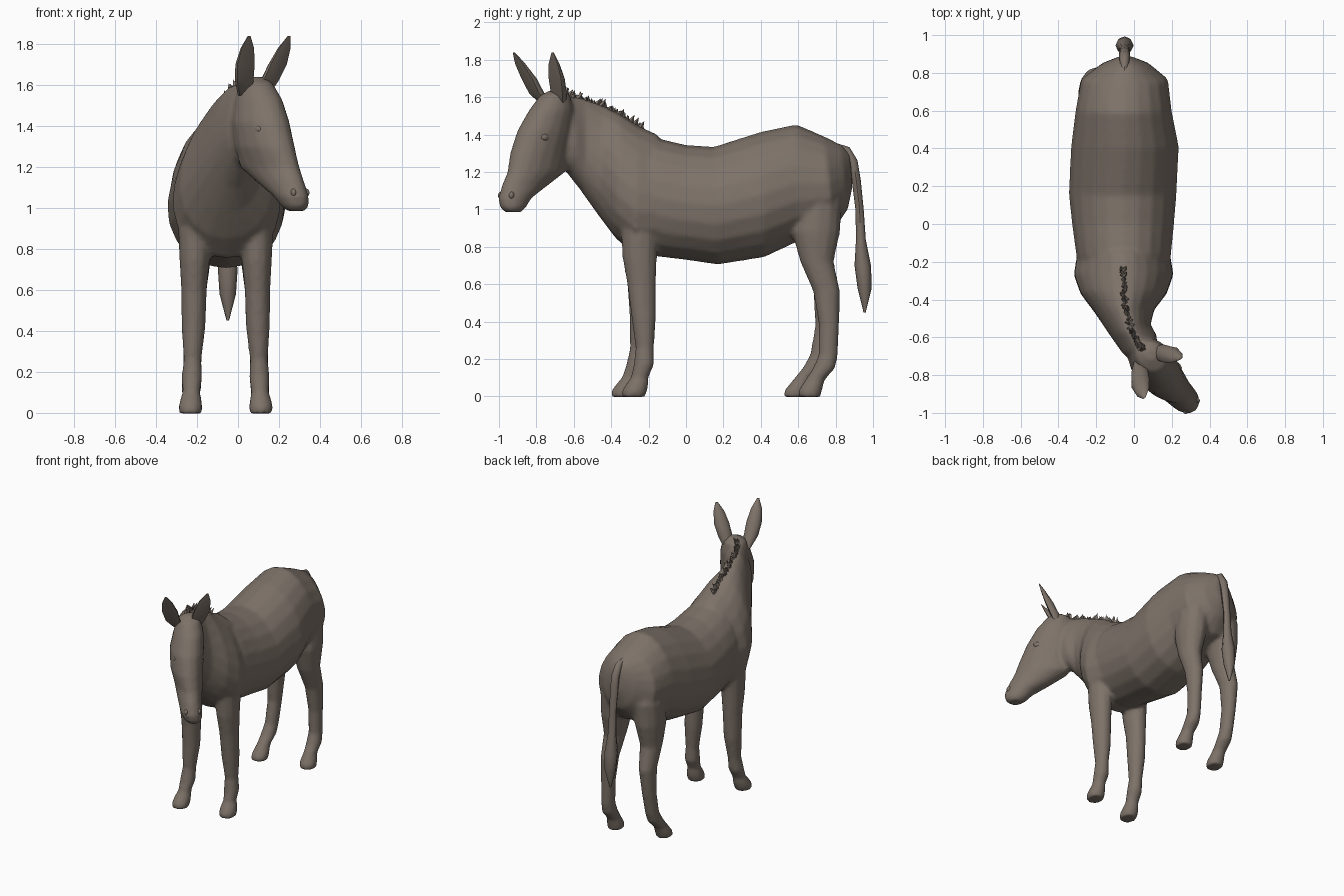
import bpy, bmesh, math, random
from mathutils import Vector

random.seed(4)
coat = bpy.data.materials.new("grey_brown_coat")
coat.diffuse_color = (0.205, 0.168, 0.14, 1)


def finish(name, bm, angle=50):
    bmesh.ops.recalc_face_normals(bm, faces=bm.faces)
    me = bpy.data.meshes.new(name)
    bm.to_mesh(me)
    bm.free()
    me.materials.append(coat)
    ob = bpy.data.objects.new(name, me)
    bpy.context.collection.objects.link(ob)
    bpy.ops.object.select_all(action='DESELECT')
    ob.select_set(True)
    bpy.context.view_layer.objects.active = ob
    bpy.ops.object.shade_smooth_by_angle(angle=math.radians(angle))
    return ob


def loft(name, rings, sides=12, cup=1.0, taper=0.0):
    """Skin rings given as (end a, end b, half width, yaw)."""
    bm = bmesh.new()
    loops = []
    for a, b, hw, yaw in rings:
        a, b = Vector(a), Vector(b)
        c, u = (a + b) / 2, (a - b) / 2
        s = Vector((math.cos(yaw), math.sin(yaw), 0)) * hw
        loop = []
        for i in range(sides):
            t = 2 * math.pi * i / sides
            k = math.cos(t)
            loop.append(bm.verts.new(c + u * (k * cup if k > 0.01 else k)
                                     + s * math.sin(t) * (1 - taper * k)))
        loops.append(loop)
    for p, q in zip(loops, loops[1:]):
        for i in range(sides):
            j = (i + 1) % sides
            bm.faces.new((p[i], p[j], q[j], q[i]))
    bm.faces.new(loops[0])
    bm.faces.new(loops[-1])
    return finish(name, bm)


def upright(rows):
    """(x, top y, top z, bottom y, bottom z, half width, yaw) to rings."""
    return [((x, ya, za), (x, yb, zb), hw, yaw) for x, ya, za, yb, zb, hw, yaw in rows]


# Barrel and rump
parts = [loft("body", upright([
    (-0.045, 0.875, 1.30, 0.89, 1.12, 0.04, 0),
    (-0.045, 0.83, 1.345, 0.865, 1.00, 0.125, 0),
    (-0.05, 0.74, 1.39, 0.79, 0.89, 0.23, 0),
    (-0.055, 0.59, 1.455, 0.60, 0.83, 0.255, 0),
    (-0.048, 0.40, 1.415, 0.42, 0.745, 0.285, 0),
    (-0.06, 0.15, 1.335, 0.17, 0.705, 0.285, 0),
    (-0.058, 0.0, 1.345, 0.0, 0.73, 0.27, 0),
    (-0.055, -0.17, 1.385, -0.17, 0.75, 0.25, 0),
    (-0.055, -0.25, 1.38, -0.25, 0.78, 0.22, 0),
]), 20, taper=0.06)]

# Shoulders, chest and neck, bending toward +x
parts.append(loft("neck", upright([
    (-0.055, -0.15, 1.40, -0.14, 0.76, 0.24, 0),
    (-0.055, -0.25, 1.445, -0.28, 0.755, 0.26, 0),
    (-0.055, -0.35, 1.51, -0.38, 0.85, 0.225, 0),
    (-0.05, -0.45, 1.56, -0.47, 0.97, 0.155, 0.05),
    (-0.02, -0.56, 1.60, -0.56, 1.10, 0.11, 0.25),
    (0.03, -0.65, 1.61, -0.63, 1.20, 0.10, 0.5),
    (0.08, -0.74, 1.55, -0.70, 1.25, 0.06, 0.7),
]), 20, taper=0.22))

# Head: level slices, turned to the side
YAW = 0.735
F = Vector((math.sin(YAW), -math.cos(YAW), 0))
S = Vector((math.cos(YAW), math.sin(YAW), 0))
head = []
for z, x, y, d, w in [
        (1.64, 0.09, -0.69, 0.06, 0.06), (1.61, 0.09, -0.70, 0.17, 0.15),
        (1.53, 0.10, -0.72, 0.27, 0.20), (1.42, 0.11, -0.755, 0.34, 0.23),
        (1.30, 0.13, -0.785, 0.37, 0.22), (1.20, 0.155, -0.80, 0.38, 0.19),
        (1.13, 0.205, -0.86, 0.30, 0.165), (1.06, 0.258, -0.915, 0.20, 0.15),
        (1.01, 0.278, -0.925, 0.15, 0.125), (0.985, 0.283, -0.925, 0.09, 0.08)]:
    c = Vector((x, y, z))
    head.append((c + F * d / 2, c - F * d / 2, w / 2, YAW))
parts.append(loft("head", head, 16))


# Legs: (z, front y, back y, half width, x), lower part shifted per leg
def leg(name, rows, shift, sx):
    rings = []
    for z, yf, yb, hw, x in rows:
        o = shift * max(0, 1 - z / 0.5)
        cx = -0.06 + sx * x
        rings.append(((cx, yf + o, z), (cx, yb + o, z), hw, 0))
    parts.append(loft(name, rings, 12))


FRONT = [(1.12, -0.33, -0.15, 0.06, 0.13), (0.90, -0.35, -0.145, 0.085, 0.148),
         (0.74, -0.34, -0.155, 0.074, 0.152), (0.60, -0.315, -0.16, 0.063, 0.155),
         (0.42, -0.297, -0.165, 0.059, 0.157), (0.26, -0.285, -0.185, 0.044, 0.162),
         (0.17, -0.30, -0.19, 0.051, 0.165), (0.10, -0.32, -0.225, 0.043, 0.168),
         (0.07, -0.345, -0.225, 0.052, 0.17), (0.03, -0.372, -0.235, 0.059, 0.172),
         (-0.003, -0.372, -0.25, 0.055, 0.172)]
HIND = [(1.20, 0.62, 0.80, 0.08, 0.10), (1.04, 0.59, 0.835, 0.11, 0.122),
        (0.88, 0.565, 0.825, 0.098, 0.138), (0.72, 0.61, 0.79, 0.072, 0.148),
        (0.56, 0.68, 0.825, 0.058, 0.155), (0.38, 0.70, 0.81, 0.047, 0.16),
        (0.22, 0.685, 0.79, 0.045, 0.163), (0.15, 0.65, 0.77, 0.05, 0.166),
        (0.09, 0.605, 0.71, 0.045, 0.168), (0.03, 0.562, 0.69, 0.058, 0.17),
        (-0.003, 0.56, 0.68, 0.054, 0.17)]
for side, tag in ((1, "left"), (-1, "right")):
    leg(tag + "_front_leg", FRONT, 0.03 * side, side)
    leg(tag + "_hind_leg", HIND, 0.04 * side, side)

# Fuse body, neck, head and legs into one skin
bpy.ops.object.select_all(action='DESELECT')
for p in parts:
    p.select_set(True)
bpy.context.view_layer.objects.active = parts[0]
bpy.ops.object.join()
skin = bpy.context.view_layer.objects.active
m = skin.modifiers.new("fuse", 'REMESH')
m.mode = 'VOXEL'
m.voxel_size = 0.013
m.use_smooth_shade = True
m = skin.modifiers.new("soften", 'SMOOTH')
m.factor, m.iterations = 0.5, 5
for n in ("fuse", "soften"):
    bpy.ops.object.modifier_apply(modifier=n)
skin.data.materials.clear()
skin.data.materials.append(coat)
for f in skin.data.polygons:
    f.material_index = 0


# Eyes and nostrils, mirrored across the head
def bead(name, pos, size):
    bm = bmesh.new()
    bmesh.ops.create_icosphere(bm, subdivisions=2, radius=1)
    for v in bm.verts:
        p = v.co.copy()
        v.co = Vector(pos) + S * p.x * size[0] + F * p.y * size[1] + Vector((0, 0, p.z * size[2]))
    finish(name, bm)


for side, tag in ((1, "left"), (-1, "right")):
    bead(tag + "_eye", Vector((0.115, -0.76, 1.385)) + F * 0.07 + S * side * 0.093, (0.014, 0.03, 0.02))
    bead(tag + "_nostril", Vector((0.265, -0.92, 1.075)) + F * 0.055 + S * side * 0.044, (0.012, 0.018, 0.02))


# Cupped ears
def ear(name, path, yaw):
    f = Vector((math.sin(yaw), -math.cos(yaw), 0))
    rings = []
    for (x, y, z), hw, d in zip(path, (0.035, 0.05, 0.054, 0.038, 0.008), (0.04, 0.055, 0.05, 0.03, 0.006)):
        c = Vector((x, y, z))
        rings.append((c + f * d, c - f * d, hw, yaw))
    loft(name, rings, 10, cup=0.1)


ear("right_ear", [(0.035, -0.745, 1.55), (0.035, -0.81, 1.62), (0.038, -0.85, 1.70),
                  (0.048, -0.893, 1.78), (0.055, -0.922, 1.84)], 0.6)
ear("left_ear", [(0.125, -0.68, 1.55), (0.16, -0.69, 1.62), (0.198, -0.70, 1.70),
                 (0.228, -0.71, 1.78), (0.25, -0.714, 1.84)], 0.7)

# Tail with a tuft
loft("tail", [((-0.05, y + d, z + t), (-0.05, y - d, z - t), hw, 0) for y, z, d, t, hw in [
    (0.80, 1.335, 0.004, 0.02, 0.015), (0.86, 1.31, 0.015, 0.022, 0.025),
    (0.895, 1.25, 0.022, 0.012, 0.03), (0.91, 1.16, 0.024, 0, 0.03),
    (0.928, 1.00, 0.022, 0, 0.026), (0.935, 0.84, 0.026, 0, 0.03),
    (0.945, 0.70, 0.044, 0, 0.048), (0.955, 0.58, 0.038, 0, 0.04),
    (0.955, 0.45, 0.006, 0, 0.006)]], 8)

# Mane: jagged tufts along the crest, ending between the ears
crest = [Vector(p) for p in ((-0.06, -0.23, 1.415), (-0.055, -0.35, 1.49), (-0.045, -0.45, 1.54),
                             (-0.015, -0.56, 1.58), (0.035, -0.66, 1.61), (0.10, -0.75, 1.59))]
bm = bmesh.new()
for i in range(60):
    k = i / 60 * (len(crest) - 1)
    n = int(k)
    p = crest[n].lerp(crest[n + 1], k - n)
    d = (crest[n + 1] - crest[n]).normalized()
    w = Vector((-d.y, d.x, 0)).normalized() * 0.018
    tip = p + Vector((random.uniform(-0.025, 0.025), random.uniform(-0.005, 0.035), random.uniform(0.025, 0.05)))
    base = [bm.verts.new(q) for q in (p + d * 0.022, p + w, p - d * 0.022, p - w)]
    t = bm.verts.new(tip)
    for j in range(4):
        bm.faces.new((base[j], base[(j + 1) % 4], t))
    bm.faces.new(base[::-1])
finish("mane", bm, 30)
